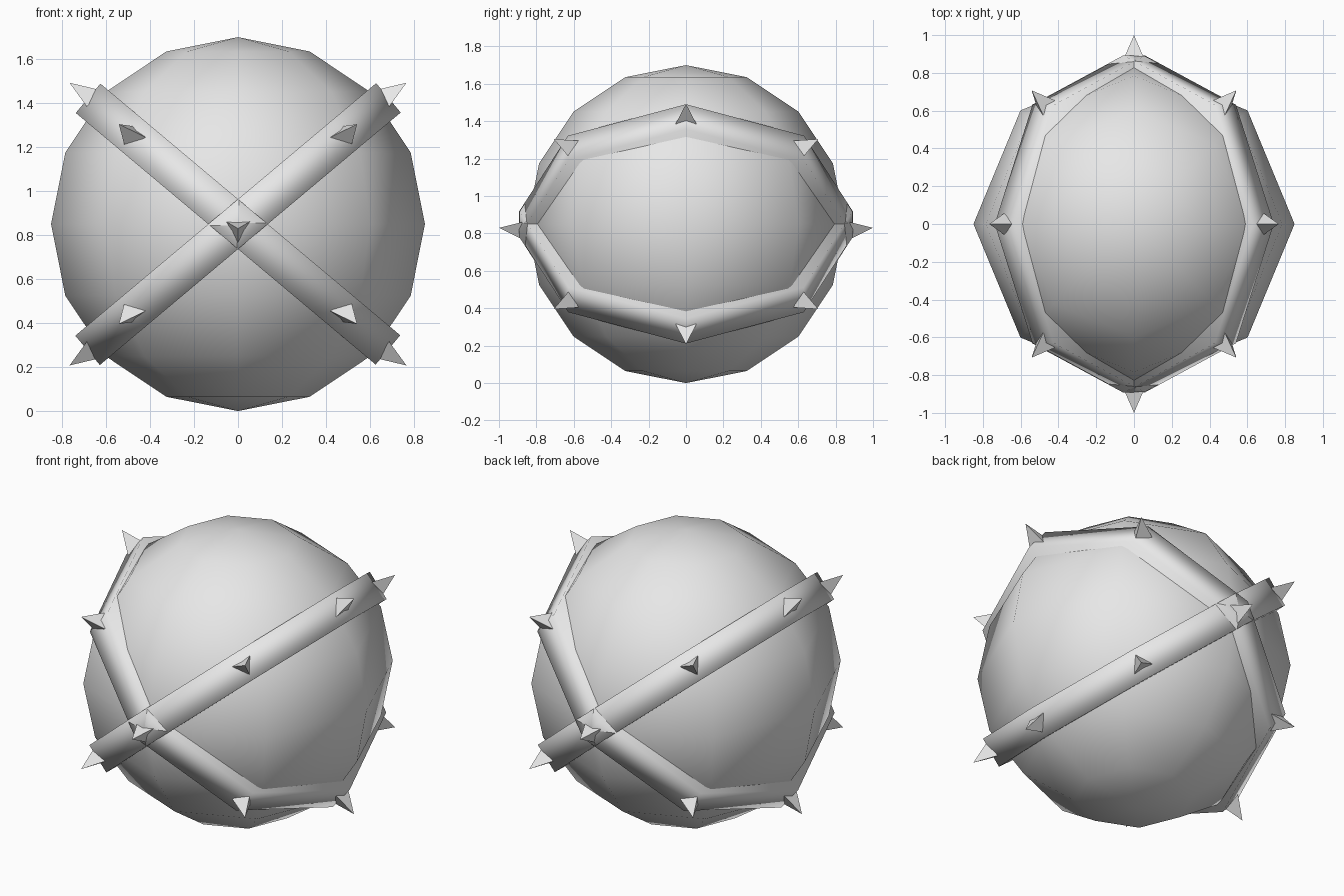
import bpy, math
from mathutils import Vector, Matrix

if "Cube" in bpy.data.objects:
    bpy.data.objects.remove(bpy.data.objects["Cube"])

CENTRE = Vector((0, 0, 0.85))
TILT = math.radians(40)

grey = bpy.data.materials.new("grey")
grey.diffuse_color = (0.8, 0.8, 0.8, 1)
grey.use_nodes = True
grey.node_tree.nodes["Principled BSDF"].inputs["Base Color"].default_value = grey.diffuse_color


def finish(name, smooth):
    ob = bpy.context.object
    ob.name = name
    ob.data.materials.append(grey)
    for p in ob.data.polygons:
        p.use_smooth = smooth
    return ob


def add_spike(name, out, up, shift=0.0):
    # Three-sided cone along 'out', one base corner towards 'up'
    bpy.ops.mesh.primitive_cone_add(vertices=3, radius1=0.065, radius2=0, depth=0.13)
    ob = finish(name, False)
    # the first base corner of the cone lies on its local +y axis
    side = up.cross(out)
    rot = Matrix((side, up, out)).transposed().to_4x4()
    pos = CENTRE + out * 0.935 + Vector((0, 0, shift))
    ob.matrix_world = Matrix.Translation(pos) @ rot


# Body: coarse smooth ball
bpy.ops.mesh.primitive_uv_sphere_add(segments=8, ring_count=8, radius=0.85, location=CENTRE)
finish("ball", True)

# Two crossed octagonal bands, each with spikes at its corners
for label, s, radius in (("rising", 1, 0.893), ("falling", -1, 0.89)):
    along = Vector((s * math.cos(TILT), 0, s * s * math.sin(TILT)))
    normal = Vector((-s * math.sin(TILT), 0, math.cos(TILT)))
    bpy.ops.mesh.primitive_cylinder_add(vertices=8, radius=radius, depth=0.174,
                                        location=CENTRE, rotation=(0, -s * TILT, 0))
    finish(label + "_band", True)
    for i in range(8):
        a = i * math.pi / 4
        out = along * math.cos(a) + Vector((0, math.sin(a), 0))
        if i % 4 == 2:
            # front and back spikes are shared by both bands
            if s == 1:
                add_spike("front_back_spike", out, Vector((0, 0, -1)), -0.02)
            continue
        sign = math.copysign(1, out.z) * (1 if i % 4 == 0 else -1)
        add_spike(label + "_spike", out, normal * sign)
